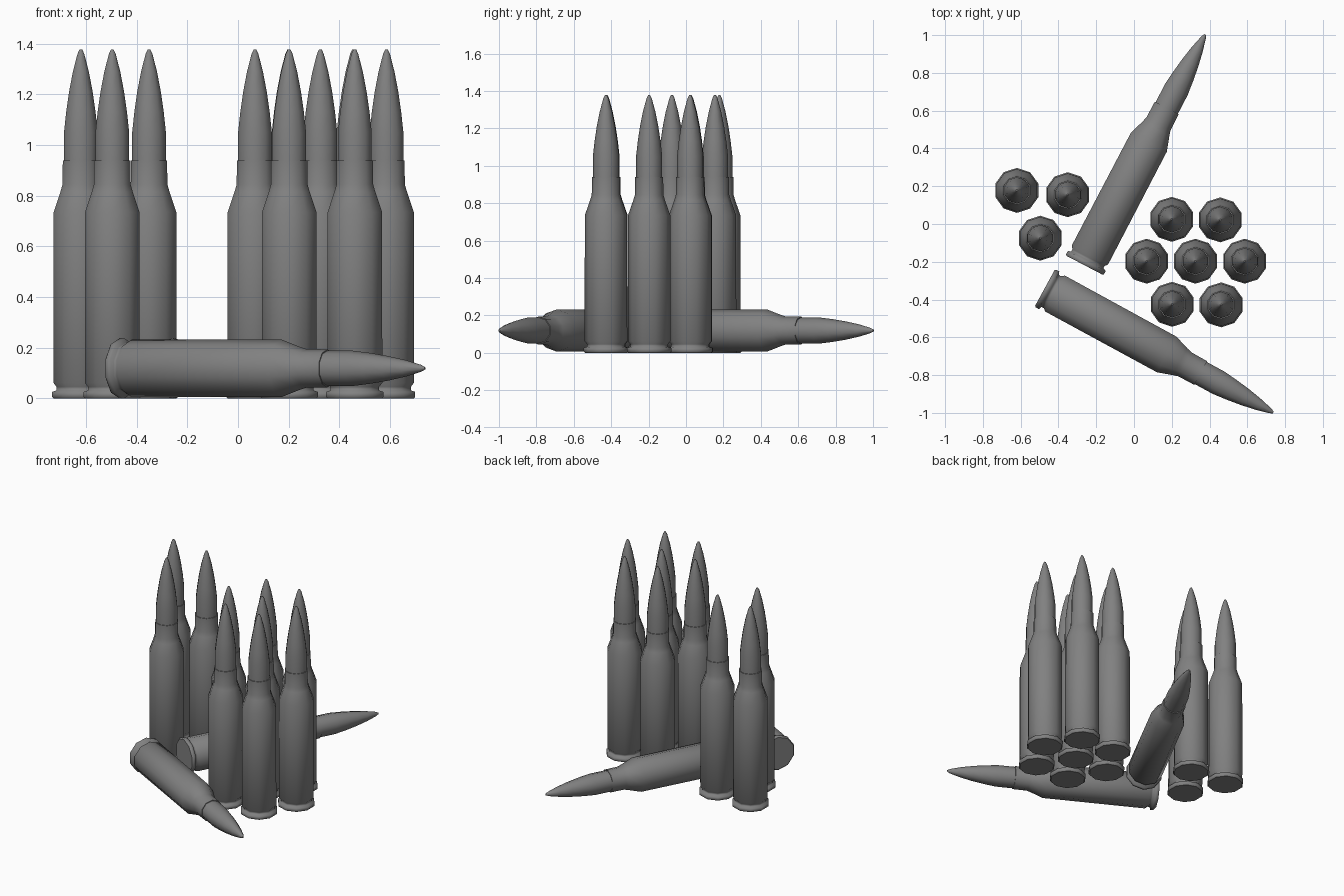
import bpy, bmesh, math
from mathutils import Vector

if "Cube" in bpy.data.objects:
    bpy.data.objects.remove(bpy.data.objects["Cube"])

SIDES = 10

# (radius, height) profiles along the cartridge axis
CASE = [(0.112, 0.0), (0.119, 0.006), (0.119, 0.026), (0.101, 0.032), (0.101, 0.046),
        (0.114, 0.062), (0.113, 0.735), (0.085, 0.815), (0.076, 0.845), (0.075, 0.94)]
BULLET = [(0.070, 0.92), (0.070, 1.05), (0.061, 1.13), (0.049, 1.21),
          (0.033, 1.29), (0.014, 1.36), (0.005, 1.378)]

# dark grey metal
metal = bpy.data.materials.new("dark_metal")
metal.diffuse_color = (0.22, 0.22, 0.22, 1)
metal.use_nodes = True
metal.node_tree.nodes["Principled BSDF"].inputs["Base Color"].default_value = metal.diffuse_color


def lathe(name, profile):
    """Closed, capped solid of revolution about z, with a corner facing +y."""
    bm = bmesh.new()
    rings = []
    for r, z in profile:
        rings.append([bm.verts.new((r * math.cos(2 * math.pi * (i + 0.5) / SIDES),
                                    r * math.sin(2 * math.pi * (i + 0.5) / SIDES), z))
                      for i in range(SIDES)])
    for a, b in zip(rings, rings[1:]):
        for i in range(SIDES):
            j = (i + 1) % SIDES
            bm.faces.new((a[i], a[j], b[j], b[i]))
    bm.faces.new(rings[0][::-1])
    bm.faces.new(rings[-1])
    # smooth sides with sharp edges only around the profile steps
    for f in bm.faces:
        f.smooth = len(f.verts) == 4
    for e in bm.edges:
        level = abs(e.verts[0].co.z - e.verts[1].co.z) < 1e-6
        if level and e.calc_face_angle(0) > math.radians(30):
            e.smooth = False
    mesh = bpy.data.meshes.new(name)
    bm.to_mesh(mesh)
    bm.free()
    mesh.materials.append(metal)
    return mesh


case_mesh = lathe("case", CASE)
bullet_mesh = lathe("bullet", BULLET)


def cartridge(label, base, direction=(0, 0, 1)):
    """Place a case and its bullet with the base centre and axis given."""
    rot = Vector(direction).to_track_quat('Z', 'Y')
    for part, mesh in (("case", case_mesh), ("bullet", bullet_mesh)):
        ob = bpy.data.objects.new(f"{label}_{part}", mesh)
        bpy.context.collection.objects.link(ob)
        ob.location = base
        ob.rotation_euler = rot.to_euler()


# standing cartridges: group of three on the left, group of seven on the right
standing = [(-0.62, 0.178), (-0.351, 0.155), (-0.496, -0.075),
            (0.2, 0.025), (0.456, 0.022),
            (0.067, -0.197), (0.325, -0.197), (0.586, -0.197),
            (0.202, -0.425), (0.461, -0.428)]
for n, (x, y) in enumerate(standing, 1):
    cartridge(f"standing_{n}", (x, y, 0))

# two cartridges lying on their sides, placed from the tip backwards
for label, tip, base in (("lying_back", (0.375, 1.0), (-0.26, -0.215)),
                         ("lying_front", (0.735, -0.997), (-0.47, -0.34))):
    d = (Vector(tip) - Vector(base)).normalized()
    start = Vector(tip) - d * 1.375
    cartridge(label, (start.x, start.y, 0.119), (d.x, d.y, 0))
